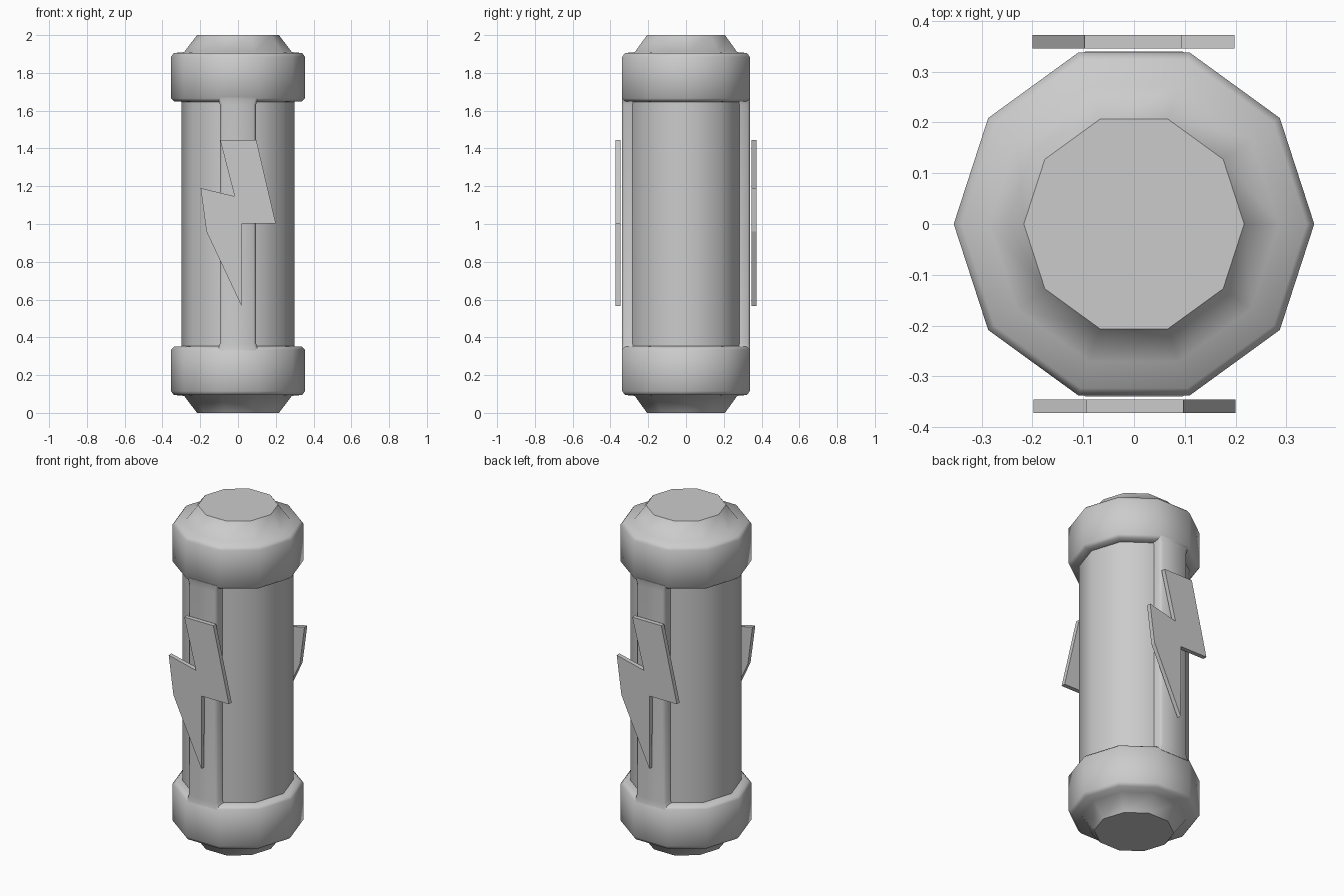
import bpy, bmesh
from math import cos, sin, pi

if "Cube" in bpy.data.objects:
    bpy.data.objects.remove(bpy.data.objects["Cube"])

SIDES = 10


def loft(name, rings, smooth=True):
    """Skin a stack of equal-length closed rings and cap both ends."""
    bm = bmesh.new()
    loops = [[bm.verts.new(p) for p in ring] for ring in rings]
    n = len(loops[0])
    for a, b in zip(loops, loops[1:]):
        for i in range(n):
            j = (i + 1) % n
            bm.faces.new((a[i], a[j], b[j], b[i]))
    bm.faces.new(loops[0][::-1])
    bm.faces.new(loops[-1])
    bmesh.ops.recalc_face_normals(bm, faces=bm.faces[:])
    mesh = bpy.data.meshes.new(name)
    bm.to_mesh(mesh)
    bm.free()
    obj = bpy.data.objects.new(name, mesh)
    bpy.context.collection.objects.link(obj)
    if smooth:
        bpy.ops.object.select_all(action='DESELECT')
        obj.select_set(True)
        bpy.context.view_layer.objects.active = obj
        bpy.ops.object.shade_smooth_by_angle(angle=51 * pi / 180)
    return obj


def decagon(r, z):
    return [(r * cos(2 * pi * i / SIDES), r * sin(2 * pi * i / SIDES), z)
            for i in range(SIDES)]


# Canister: lower half profile (radius, height) mirrored about z = 1
half = [(0.217, 0), (0.285, 0.09), (0.34, 0.095), (0.355, 0.115),
        (0.355, 0.335), (0.34, 0.35), (0.30, 0.353)]
profile = half + [(r, 2 - z) for r, z in reversed(half)]
loft("canister_body", [decagon(r, z) for r, z in profile])


# Raised strips joining the two end collars, flared where they meet them
def strip_section(w, z, s):
    right = [(w, 0.27), (w, 0.326), (w - 0.014, 0.3395)]
    pts = right + [(-x, y) for x, y in reversed(right)]
    return [(s * x, s * y, z) for x, y in pts]


# Zigzag bolt plates, outline in x and z as seen from outside
bolt = [(-0.095, 1.445), (0.097, 1.445), (0.2, 1.003), (0.02, 1.003),
        (0.018, 0.567), (-0.167, 0.96), (-0.198, 1.19), (-0.018, 1.147)]

for side, s in (("front", -1), ("back", 1)):
    levels = [(0.33, 0.11), (0.345, 0.103), (0.37, 0.095),
              (1.63, 0.095), (1.655, 0.103), (1.67, 0.11)]
    loft(side + "_strip", [strip_section(w, z, s) for z, w in levels])
    loft(side + "_bolt_plate",
         [[(-s * x, s * y, z) for x, z in bolt] for y in (0.346, 0.372)],
         smooth=False)
